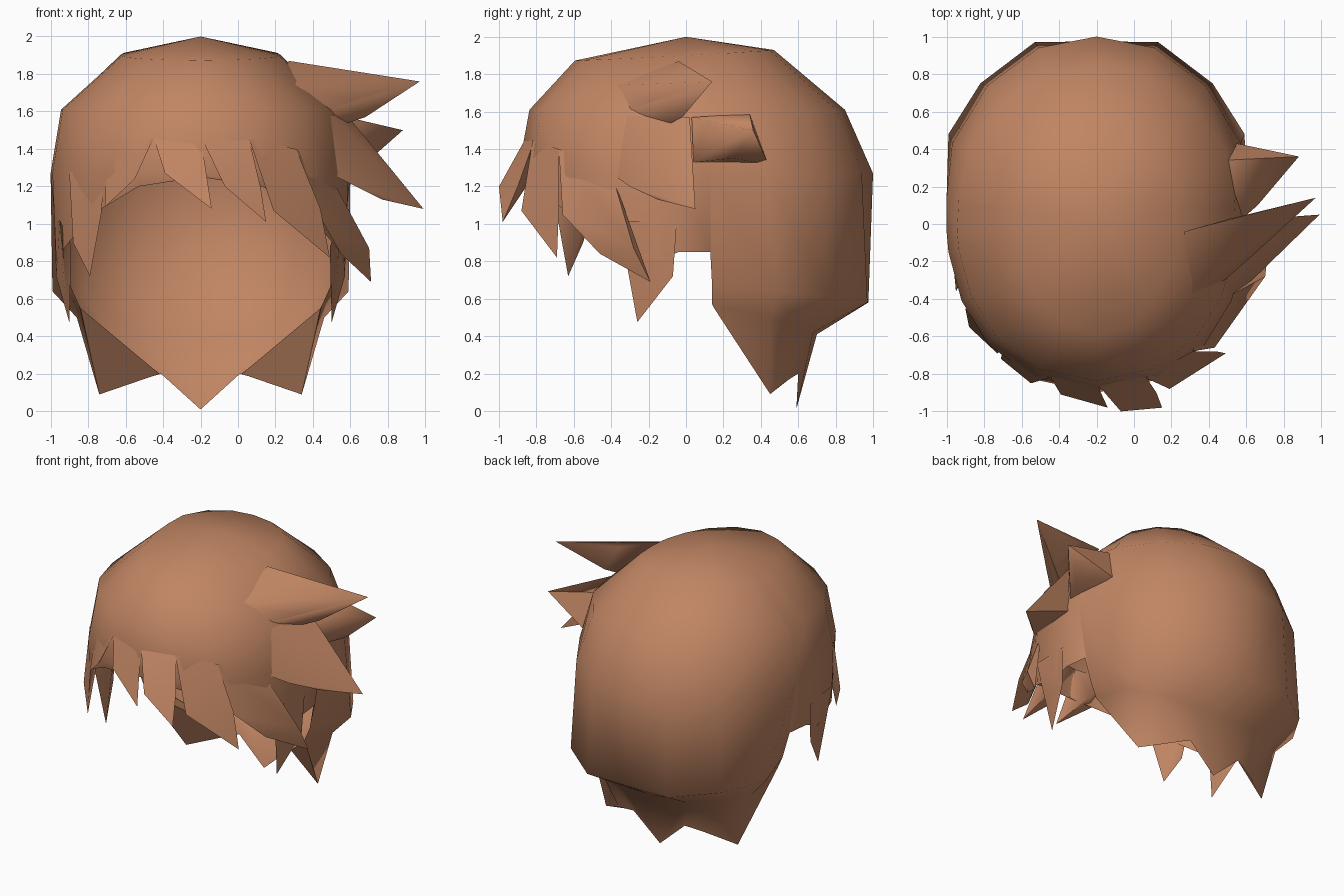
import bpy, bmesh, math

CX = -0.2  # the head is centred a little left of the swept locks

brown = bpy.data.materials.new("warm_brown")
brown.diffuse_color = (0.53, 0.235, 0.125, 1)


def finish(bm, name, angle):
    bmesh.ops.recalc_face_normals(bm, faces=bm.faces)
    me = bpy.data.meshes.new(name)
    bm.to_mesh(me)
    bm.free()
    me.materials.append(brown)
    me.shade_smooth()
    me.set_sharp_from_angle(angle=math.radians(angle))
    ob = bpy.data.objects.new(name, me)
    bpy.context.collection.objects.link(ob)
    return ob


def lock(name, *points):
    """Tapering lock of hair wrapped round its roots, bends and tip."""
    bm = bmesh.new()
    for p in points:
        bm.verts.new(p)
    bmesh.ops.convex_hull(bm, input=bm.verts)
    loose = [v for v in bm.verts if not v.link_faces]
    bmesh.ops.delete(bm, geom=loose, context='VERTS')
    return finish(bm, name, 62)


def crown(dx, y):
    """Crown ring tilted forward, shoulder ring and widest ring of one column."""
    s, t = 0.57 - 0.10 * y, 0.93 - 0.08 * max(y, 0)
    return [(dx * 0.53, y * s, 1.90 + 0.03 * y), (dx * t, y * t, 1.61), (dx, y, 1.27)]


# Half cap, front to back: widest point (dx, y), then the points below it
columns = [
    ((0.00, -0.90), [(0.00, -0.88, 1.25)]),
    ((0.33, -0.83), [(0.33, -0.81, 1.20)]),
    ((0.58, -0.64), [(0.58, -0.62, 1.05)]),
    ((0.72, -0.41), [(0.72, -0.39, 0.88)]),
    ((0.79, -0.15), [(0.77, -0.15, 0.80)]),
    ((0.80, -0.04), [(0.76, -0.04, 0.85)]),
    ((0.80, 0.13), [(0.74, 0.13, 0.85)]),
    ((0.80, 0.14), [(0.69, 0.14, 0.66), (0.65, 0.14, 0.57), (0.64, 0.15, 0.55)]),
    ((0.77, 0.43), [(0.79, 0.48, 0.64), (0.66, 0.45, 0.50), (0.54, 0.45, 0.09)]),
    ((0.58, 0.74), [(0.62, 0.75, 0.61), (0.50, 0.60, 0.45), (0.38, 0.53, 0.155)]),
    ((0.31, 0.94), [(0.33, 0.97, 0.58), (0.28, 0.68, 0.42), (0.21, 0.60, 0.20)]),
    ((0.00, 1.00), [(0.00, 0.975, 0.58), (0.00, 0.70, 0.41), (0.00, 0.59, 0.01)]),
]

# Cap: crown rings, wall, tucked nape and pointed hem
bm = bmesh.new()
for side in (1, -1):
    pole = bm.verts.new((CX, 0, 2))
    previous = None
    for (dx, y), lower in columns:
        col = [bm.verts.new((CX + side * a, b, c)) for a, b, c in crown(dx, y) + lower]
        if previous:
            bm.faces.new((pole, previous[0], col[0]))
            for i in range(min(len(col), len(previous)) - 1):
                bm.faces.new((previous[i], previous[i + 1], col[i + 1], col[i]))
        previous = col
bmesh.ops.remove_doubles(bm, verts=bm.verts, dist=0.002)
finish(bm, "hair_cap", 75)

# Fringe locks, left to right
lock("fringe_far_left", (-0.70, -0.66, 1.40), (-0.90, -0.45, 1.27), (-0.73, -0.69, 1.05),
     (-0.88, -0.55, 0.90), (-0.76, -0.56, 1.10), (-0.79, -0.63, 0.72))
lock("fringe_left", (-0.45, -0.82, 1.46), (-0.70, -0.66, 1.40), (-0.55, -0.85, 1.24),
     (-0.58, -0.72, 1.25), (-0.71, -0.72, 1.09))
lock("fringe_centre_left", (-0.45, -0.81, 1.46), (-0.20, -0.85, 1.47), (-0.39, -0.91, 1.27),
     (-0.17, -0.92, 1.25), (-0.30, -0.82, 1.28), (-0.14, -0.98, 1.08))
lock("fringe_centre", (-0.20, -0.85, 1.47), (0.06, -0.81, 1.45), (-0.07, -1.0, 1.20),
     (0.12, -0.90, 1.20), (0.00, -0.82, 1.25), (0.15, -0.98, 1.01))
lock("fringe_centre_right", (0.06, -0.82, 1.45), (0.31, -0.68, 1.40), (0.19, -0.88, 1.07),
     (0.44, -0.68, 1.08), (0.25, -0.72, 1.15), (0.49, -0.69, 0.82))
lock("fringe_right", (0.31, -0.68, 1.40), (0.48, -0.40, 1.28), (0.43, -0.66, 1.05),
     (0.55, -0.46, 0.84), (0.70, -0.28, 0.87), (0.45, -0.50, 1.05), (0.71, -0.19, 0.69))

# Sideburns in front of each ear, and the thick outer points of the nape
for side, label in ((1, "right"), (-1, "left")):
    lock("sideburn_" + label, *[(CX + side * a, b, c) for a, b, c in (
        (0.75, -0.36, 1.02), (0.78, -0.05, 1.00), (0.77, -0.07, 0.72),
        (0.73, -0.28, 0.70), (0.69, -0.20, 0.88), (0.70, -0.26, 0.475))])
    lock("nape_point_" + label, *[(CX + side * a, b, c) for a, b, c in (
        (0.64, 0.16, 0.55), (0.40, 0.45, 0.27), (0.22, 0.59, 0.20),
        (0.62, 0.44, 0.42), (0.54, 0.45, 0.09))])

# Swept spikes on the right side
lock("upper_spike", (0.27, -0.04, 1.87), (0.52, 0.03, 1.80), (0.45, -0.33, 1.60),
     (0.24, -0.42, 1.74), (0.56, -0.10, 1.53), (0.68, -0.02, 1.57), (0.62, -0.18, 1.66),
     (0.97, 0.14, 1.76))
lock("rear_spike", (0.58, 0.03, 1.57), (0.48, 0.34, 1.59), (0.59, 0.04, 1.33),
     (0.50, 0.44, 1.32), (0.71, 0.25, 1.35), (0.66, 0.10, 1.54), (0.88, 0.36, 1.50))
lock("lower_spike", (0.47, -0.33, 1.60), (0.59, 0.02, 1.57), (0.49, -0.40, 1.27),
     (0.63, -0.30, 1.20), (0.77, -0.15, 1.13), (0.82, 0.03, 1.26), (0.58, 0.02, 1.25),
     (0.99, 0.05, 1.08))
